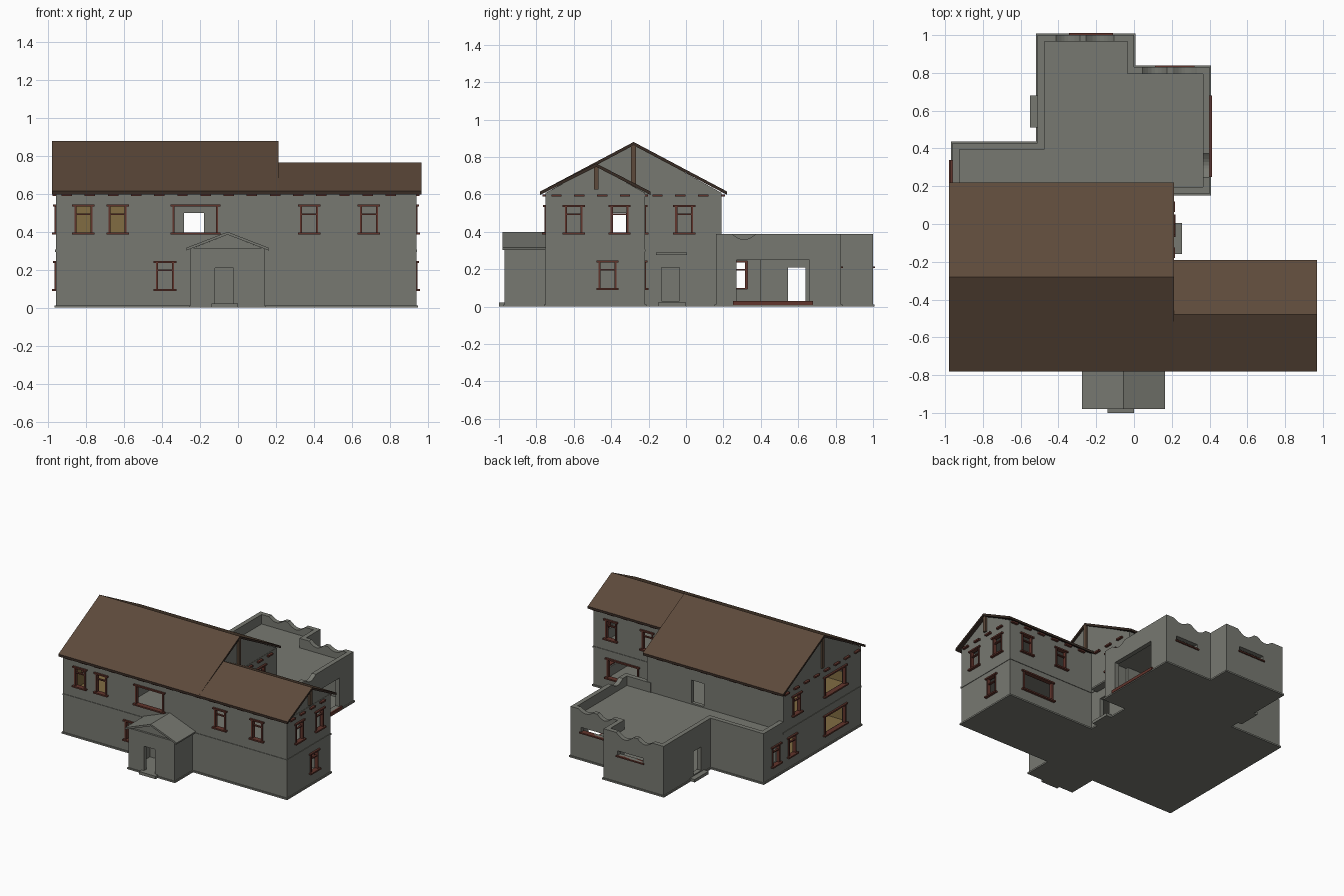
import bpy, bmesh, math
from mathutils import Vector

if "Cube" in bpy.data.objects:
    bpy.data.objects.remove(bpy.data.objects["Cube"])


def material(name, rgb):
    m = bpy.data.materials.new(name)
    m.diffuse_color = (*rgb, 1)
    m.use_nodes = True
    m.node_tree.nodes["Principled BSDF"].inputs["Base Color"].default_value = m.diffuse_color
    return m


GREY = material("grey plaster", (0.185, 0.19, 0.165))
TAN = material("tan interior", (0.22, 0.15, 0.055))
ROOF = material("brown roof", (0.11, 0.068, 0.043))
DARK = material("dark roof trim", (0.04, 0.025, 0.018))
RED = material("red brown wood", (0.12, 0.035, 0.025))


def prism(bm, pts, a0, a1, axis="z", mat=0):
    """Extrude a 2D outline along an axis."""
    def put(p, a):
        return {"z": (p[0], p[1], a), "y": (p[0], a, p[1]), "x": (a, p[0], p[1])}[axis]
    lo = [bm.verts.new(put(p, a0)) for p in pts]
    hi = [bm.verts.new(put(p, a1)) for p in pts]
    n = len(pts)
    fs = [bm.faces.new(lo), bm.faces.new(hi)]
    fs += [bm.faces.new((lo[i], lo[(i + 1) % n], hi[(i + 1) % n], hi[i])) for i in range(n)]
    for f in fs:
        f.material_index = mat
    bmesh.ops.recalc_face_normals(bm, faces=fs)


def box(bm, x, y, z, mat=0):
    prism(bm, [(x[0], y[0]), (x[1], y[0]), (x[1], y[1]), (x[0], y[1])], z[0], z[1], "z", mat)


def wall_box(bm, wall, u, d, z):
    """Box placed along a wall: u along it, d outward from it."""
    axis, c, s = wall
    dd = sorted((c + s * d[0], c + s * d[1]))
    box(bm, *((u, dd) if axis == "y" else (dd, u)), z)


def offset(poly, d):
    """Grow a counter-clockwise right-angled outline by d."""
    out, n = [], len(poly)
    for i in range(n):
        a, b, c = (Vector(poly[j % n]) for j in (i - 1, i, i + 1))
        e, f = (b - a).normalized(), (c - b).normalized()
        out.append((b.x + d * (e.y + f.y), b.y - d * (e.x + f.x)))
    return out


def finish(name, bm, *mats):
    me = bpy.data.meshes.new(name)
    bm.to_mesh(me)
    bm.free()
    ob = bpy.data.objects.new(name, me)
    for m in mats:
        me.materials.append(m)
    bpy.context.collection.objects.link(ob)
    return ob


def carve(ob, cut_bm):
    cutter = finish("cutter", cut_bm, GREY, TAN)
    cutter.hide_render = True
    mod = ob.modifiers.new("cut", "BOOLEAN")
    mod.operation, mod.solver, mod.object, mod.use_self = "DIFFERENCE", "EXACT", cutter, True
    dg = bpy.context.evaluated_depsgraph_get()
    me = bpy.data.meshes.new_from_object(ob.evaluated_get(dg))
    ob.modifiers.clear()
    ob.data = me
    bpy.data.objects.remove(cutter)


HOUSE = [(-.96, -.75), (.94, -.75), (.94, -.22), (.2, -.22), (.2, .19), (-.96, .19)]
ANNEX = [(-.96, .18), (.2, .18), (.2, .16), (.4, .16), (.4, .83), (0, .83),
         (0, 1), (-.51, 1), (-.51, .43), (-.96, .43)]
SOUTH, WEST, EAST = ("y", -.75, -1), ("x", -.96, -1), ("x", .94, 1)
NORTH, WING_N, MAIN_E = ("y", .19, 1), ("y", -.22, 1), ("x", .2, 1)
house_cut, annex_cut, frames = bmesh.new(), bmesh.new(), bmesh.new()


def window(cut, wall, c, z0, w=.095, h=.15):
    a, b, z1, t = c - w / 2, c + w / 2, z0 + h, .011
    wall_box(cut, wall, (a, b), (-.05, .05), (z0, z1))
    for u in ((a, a + t), (b - t, b)):
        wall_box(frames, wall, u, (-.02, .007), (z0, z1))
    wall_box(frames, wall, (a - .012, b + .012), (-.02, .02), (z0 - .004, z0 + .007))
    wall_box(frames, wall, (a - .012, b + .012), (-.02, .014), (z1 - .007, z1 + .004))
    if w < .15:
        wall_box(frames, wall, (a, b), (-.015, 0), (z0 + .1, z0 + .108))


# Rooms
for z in ((.02, .288), (.312, .59)):
    box(house_cut, (-.93, -.51), (-.72, .16), z, 1)
    prism(house_cut, [(-.49, -.72), (.91, -.72), (.91, -.25), (.17, -.25), (.17, .16), (-.49, .16)], *z)
box(house_cut, (-.53, -.47), (-.395, -.32), (.33, .5))

# House windows
UP, LOW = .39, .093
for c in (-.815, -.635, .375, .69):
    window(house_cut, SOUTH, c, UP)
window(house_cut, SOUTH, -.225, UP, .24)
window(house_cut, SOUTH, -.385, LOW)
for c in (-.6, -.355):
    window(house_cut, EAST, c, UP)
window(house_cut, EAST, -.42, LOW)
window(house_cut, MAIN_E, -.01, UP)
for c in (.48, .79):
    window(house_cut, WING_N, c, UP)
window(house_cut, WING_N, .69, LOW, .27)
window(house_cut, WEST, .03, UP)
window(house_cut, WEST, .085, LOW)
for z in (UP, LOW):
    window(house_cut, WEST, -.435, z, .26)
# House doors
wall_box(house_cut, NORTH, (-.285, -.18), (-.05, .05), (.325, .5))
wall_box(house_cut, MAIN_E, (-.13, -.035), (-.05, .05), (.03, .21))

bm = bmesh.new()
prism(bm, HOUSE, 0, .61)
carve(finish("house_walls", bm, GREY, TAN), house_cut)

# Annex: room, roof terrace, openings and worn parapet
prism(annex_cut, offset(ANNEX, -.035), .02, .295)
prism(annex_cut, offset([(-.96, .1), (.2, .1)] + ANNEX[2:], -.035), .315, .5)
window(annex_cut, WEST, .28, LOW)
wall_box(annex_cut, ("x", .4, 1), (.27, .66), (-.06, .05), (.03, .25))
wall_box(annex_cut, ("x", -.51, -1), (.545, .64), (-.06, .05), (.03, .21))
for y, a, b in ((1, -.335, -.12), (.83, .12, .31)):
    wall_box(annex_cut, ("y", y, 1), (a, b), (-.06, .05), (.215, .25))
    wall_box(frames, ("y", y, 1), (a - .01, b + .01), (-.03, .01), (.205, .215))


def dip(axis, u0, u1, a0, a1, depth):
    n = 8
    arc = [(u0 + (u1 - u0) * i / n, .393 - depth * math.sin(math.pi * i / n)) for i in range(n + 1)]
    prism(annex_cut, [(u0, .48)] + arc + [(u1, .48)], a0, a1, axis)


for u0, u1, y, d in ((-.42, -.28, 1, .035), (-.26, -.1, 1, .045), (.04, .18, .83, .04), (.2, .34, .83, .03)):
    dip("y", u0, u1, y - .06, y + .05, d)
dip("x", .24, .38, .34, .45, .035)
bm = bmesh.new()
prism(bm, ANNEX, 0, .388)
carve(finish("annex_walls", bm, GREY, TAN), annex_cut)
finish("window_frames", frames, RED)

# Plinth and storey band
bm = bmesh.new()
prism(bm, offset(HOUSE, .008), 0, .012)
prism(bm, offset(ANNEX, .008), 0, .012)
prism(bm, offset(HOUSE, .004), .294, .306)
finish("plinth_and_band", bm, GREY)

# Steps and side door canopy
bm = bmesh.new()
box(bm, (-.14, 0), (-1, -.96), (0, .022))
box(bm, (.19, .25), (-.15, 0), (0, .022))
box(bm, (.19, .255), (-.16, .005), (.276, .288))
box(bm, (-.55, -.5), (.51, .68), (0, .022))
finish("steps_and_canopy", bm, GREY)
bm = bmesh.new()
box(bm, (.38, .412), (.25, .68), (.008, .03))
finish("wide_opening_sill", bm, RED)

# Entrance porch
bm, cut = bmesh.new(), bmesh.new()
box(bm, (-.25, .14), (-.97, -.745), (0, .315))
box(cut, (-.22, .11), (-.94, -.755), (.02, .295))
box(cut, (-.12, -.025), (-1, -.9), (.022, .21))
carve(finish("porch_walls", bm, GREY, TAN), cut)
bm = bmesh.new()
prism(bm, [(-.25, .31), (.14, .31), (-.055, .385)], -.955, -.745, "y")
prism(bm, [(-.275, .315), (-.055, .4), (.165, .315), (.162, .302), (-.055, .385), (-.272, .302)], -.98, -.745, "y")
box(bm, (-.258, .148), (-.976, -.745), (0, .012))
finish("porch_roof", bm, GREY)


# Gable roofs with dark edges, gable walls and king posts
def gable_roof(name, x0, x1, y0, yr, y1, zr, gables, posts):
    z, t = .615, .018
    bm = bmesh.new()
    prism(bm, [(y0, z), (yr, zr), (y1, z), (y1, z - t), (yr, zr - t), (y0, z - t)], x0, x1, "x")
    bm.normal_update()
    for f in bm.faces:
        f.material_index = 0 if f.normal.z > .3 else 1
    finish(name, bm, ROOF, DARK)
    bm = bmesh.new()
    for g in gables:
        prism(bm, [(y0 + .03, z - .007), (y1 - .03, z - .007), (yr, zr - .012)], g - .01, g + .01, "x")
    finish(name + "_gables", bm, GREY)
    bm = bmesh.new()
    for p in posts:
        box(bm, (p - .008, p + .008), (yr - .013, yr + .013), (z + .01, zr - .01))
    finish(name + "_posts", bm, ROOF)


gable_roof("main_roof", -.98, .213, -.78, -.28, .22, .88, (-.95, .188), (-.965, .204))
gable_roof("wing_roof", .21, .968, -.78, -.48, -.19, .765, (.928,), (.95,))

# Small wooden blocks under the eaves
bm = bmesh.new()
for wall, u0, u1 in ((SOUTH, -.93, .94), (NORTH, -.93, .2), (WING_N, .27, .94),
                     (EAST, -.72, -.22), (MAIN_E, -.18, .19), (WEST, -.72, .19)):
    u = u0
    while u + .05 < u1:
        wall_box(bm, wall, (u, u + .055), (-.01, .018), (.588, .6))
        u += .122
finish("eave_blocks", bm, RED)
